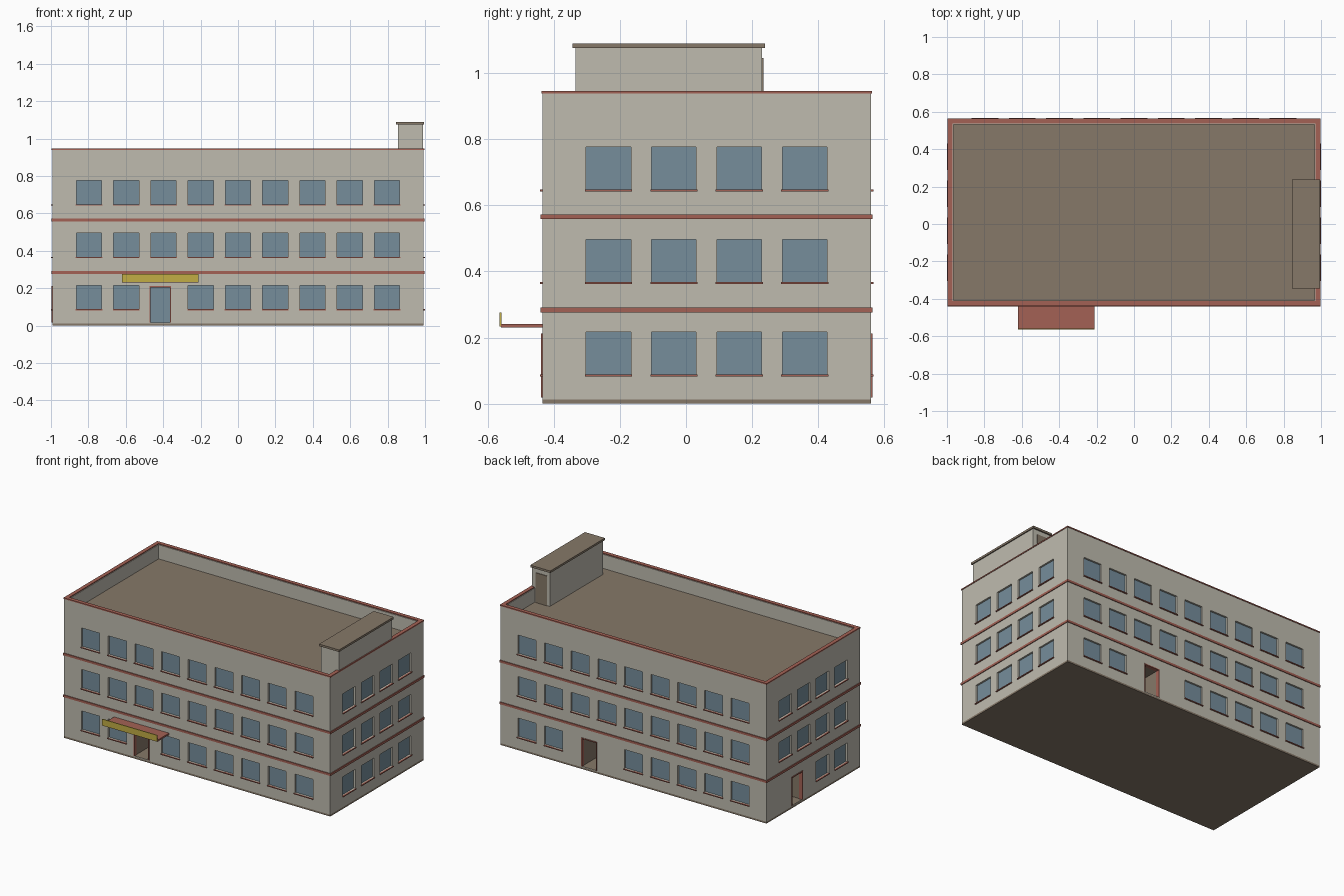
import bpy
import bmesh

cube = bpy.data.objects.get("Cube")
if cube:
    bpy.data.objects.remove(cube, do_unlink=True)


def material(name, rgb):
    m = bpy.data.materials.new(name)
    m.use_nodes = True
    m.diffuse_color = (*rgb, 1)
    bsdf = next(n for n in m.node_tree.nodes if n.type == 'BSDF_PRINCIPLED')
    bsdf.inputs["Base Color"].default_value = (*rgb, 1)
    bsdf.inputs["Roughness"].default_value = 0.8
    return m


WALL = material("wall_plaster", (0.52, 0.50, 0.43))
GLASS = material("window_glass", (0.18, 0.27, 0.33))
RED = material("brick_red_trim", (0.37, 0.12, 0.09))
BROWN = material("roof_brown", (0.24, 0.19, 0.14))
YELLOW = material("sign_yellow", (0.54, 0.42, 0.06))

HX, HY, CY = 0.993, 0.4975, 0.0625     # half sizes of the block and its y centre
ROOF, TOP, BASE = 0.845, 0.94, 0.012
RECESS, PORCH = 0.012, 0.2             # depth of windows and of doorways


def boxes(name, mat, spans):
    """One object made of boxes, each given as (x0, x1, y0, y1, z0, z1)."""
    bm = bmesh.new()
    for x0, x1, y0, y1, z0, z1 in spans:
        vs = bmesh.ops.create_cube(bm, size=1)["verts"]
        for v in vs:
            v.co = (x1 if v.co.x > 0 else x0, y1 if v.co.y > 0 else y0, z1 if v.co.z > 0 else z0)
    me = bpy.data.meshes.new(name)
    bm.to_mesh(me)
    bm.free()
    me.materials.append(mat)
    ob = bpy.data.objects.new(name, me)
    bpy.context.collection.objects.link(ob)
    return ob


def on_wall(side, u, width, z0, z1, inner, outer):
    """Box on a wall, centred at u along it, from inner to outer off its surface."""
    a, b = u - width / 2, u + width / 2
    if side in ("front", "back"):
        s = -1 if side == "front" else 1
        d = sorted((CY + s * (HY + inner), CY + s * (HY + outer)))
        return (a, b, *d, z0, z1)
    s = 1 if side == "left" else -1
    d = sorted((s * (HX + inner), s * (HX + outer)))
    return (*d, a, b, z0, z1)


def ring(outer, inner, z0, z1):
    """Four boxes around the block, between two offsets from its walls."""
    xo, xi, yo, yi = HX + outer, HX + inner, HY + outer, HY + inner
    return [(-xo, xo, CY - yo, CY - yi, z0, z1), (-xo, xo, CY + yi, CY + yo, z0, z1),
            (-xo, -xi, CY - yi, CY + yi, z0, z1), (xi, xo, CY - yi, CY + yi, z0, z1)]


# Window and door layout; doors take the place of nearby ground floor windows
LONG = [0.199 * i for i in range(-4, 5)]
SHORT = [CY + 0.198 * (i - 1.5) for i in range(4)]
SIDES = {"front": LONG, "back": LONG, "left": SHORT, "right": SHORT}
DOORS = {"front": -0.415, "back": 0.33, "right": 0.235}
WIN_W, WIN_H, DOOR_W = 0.135, 0.128, 0.11
DOOR_Z0, DOOR_Z1 = 0.018, 0.208

cuts, sills, frames = [], [], []
for side, places in SIDES.items():
    door = DOORS.get(side)
    for level, z in enumerate((0.088, 0.368, 0.648)):
        for u in places:
            if level == 0 and door is not None and abs(u - door) < 0.14:
                continue
            cuts.append(on_wall(side, u, WIN_W, z, z + WIN_H, -RECESS, 0.05))
            sills.append(on_wall(side, u, WIN_W + 0.008, z - 0.006, z, -0.004, 0.007))
    if door is not None:
        cuts.append(on_wall(side, door, DOOR_W, DOOR_Z0, DOOR_Z1, -PORCH, 0.05))
        for s in (-1, 1):
            frames.append(on_wall(side, door + s * DOOR_W / 2, 0.006, DOOR_Z0, DOOR_Z1, -0.02, 0.004))
        frames.append(on_wall(side, door, DOOR_W + 0.006, DOOR_Z1 - 0.003, DOOR_Z1 + 0.004, -0.02, 0.004))

# Main block, with roof well, windows and doorways cut out
walls = boxes("building_walls", WALL, [(-HX, HX, CY - HY, CY + HY, BASE, TOP)])
cuts.append((-HX + 0.027, HX - 0.027, CY - HY + 0.027, CY + HY - 0.027, ROOF, 1.1))
cutter = boxes("opening_cutter", WALL, cuts)
cutter.hide_render = True
mod = walls.modifiers.new("openings", 'BOOLEAN')
mod.operation, mod.solver, mod.object = 'DIFFERENCE', 'EXACT', cutter
bpy.context.view_layer.update()
cut_mesh = bpy.data.meshes.new_from_object(walls.evaluated_get(bpy.context.evaluated_depsgraph_get()))
walls.modifiers.clear()
walls.data = cut_mesh
bpy.data.objects.remove(cutter, do_unlink=True)

# Colour the roof, panes and doorway linings by direction and depth
cut_mesh.materials.clear()
for m in (WALL, GLASS, BROWN):
    cut_mesh.materials.append(m)
for p in cut_mesh.polygons:
    c, n = p.center, p.normal
    x, y = c.x, c.y - CY
    depth = min(HX - abs(x), HY - abs(y))
    faces_out = n.x * x > 0 and HX - abs(x) if abs(n.x) > 0.9 else n.y * y > 0 and HY - abs(y)
    p.material_index = 0
    if n.z > 0.9 and abs(c.z - ROOF) < 0.01:
        p.material_index = 2
    elif abs(n.z) < 0.1 and faces_out and min(abs(faces_out - RECESS), abs(faces_out - PORCH)) < 0.002:
        p.material_index = 1
    elif c.z < 0.25 and 0.05 < depth < 0.15:
        p.material_index = 2

boxes("window_sills", RED, sills)
boxes("door_frames", RED, frames)

# Base slab, floor bands and parapet cap
boxes("base_slab", BROWN, [(-HX, HX, CY - HY, CY + HY, 0, BASE)])
boxes("floor_bands", RED, ring(0.005, -0.005, 0.276, 0.291) + ring(0.005, -0.005, 0.558, 0.573))
boxes("parapet_cap", RED, ring(0.003, -0.023, TOP - 0.002, TOP + 0.006))

# Entrance canopy with sign board
boxes("canopy", RED, [(-0.62, -0.21, -0.56, CY - HY, 0.23, 0.241)])
boxes("canopy_sign", YELLOW, [(-0.62, -0.21, -0.565, -0.559, 0.234, 0.276)])

# Stair house on the roof, with a doorway in its back end
X0, X1, Y0, Y1, H = 0.855, 0.988, -0.335, 0.23, 1.076
boxes("stair_house", WALL, [(X0, X1, Y0, Y1, ROOF, H)])
boxes("stair_house_door", BROWN, [(X0 + 0.02, X1 - 0.03, Y1, Y1 + 0.004, ROOF, H - 0.03)])
boxes("stair_house_roof", BROWN, [(X0 - 0.009, X1 + 0.007, Y0 - 0.009, Y1 + 0.009, H, H + 0.014)])
